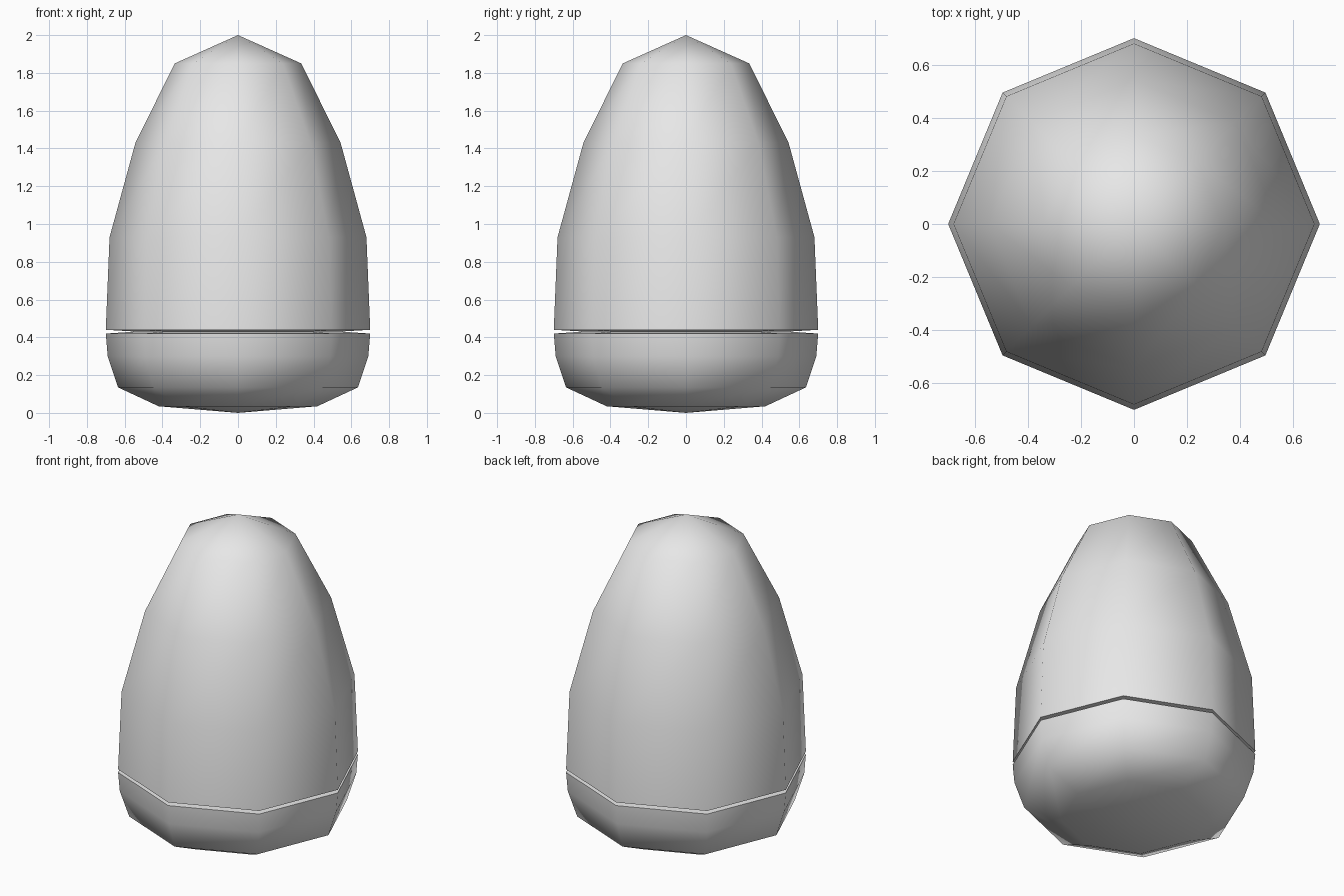
import bpy
import math

cube = bpy.data.objects.get("Cube")
if cube:
    bpy.data.objects.remove(cube, do_unlink=True)

SIDES = 8

# Single pale grey material
grey = bpy.data.materials.new("pale_grey")
grey.use_nodes = True
colour = (0.8, 0.8, 0.8, 1)
grey.diffuse_color = colour
grey.node_tree.nodes["Principled BSDF"].inputs["Base Color"].default_value = colour


def lathe(name, profile):
    """Turn (radius, z) points, bottom to top, into a closed eight-sided shell."""
    verts, rings, faces = [], [], []
    for r, z in profile:
        count = SIDES if r > 0 else 1
        start = len(verts)
        for i in range(count):
            a = math.tau * i / SIDES
            verts.append((r * math.cos(a), r * math.sin(a), z))
        rings.append([start + i % count for i in range(SIDES)])
    for low, high in zip(rings, rings[1:]):
        for i in range(SIDES):
            j = (i + 1) % SIDES
            corners = [low[i], low[j], high[j], high[i]]
            faces.append(list(dict.fromkeys(corners)))
    mesh = bpy.data.meshes.new(name)
    mesh.from_pydata(verts, [], faces)
    mesh.materials.append(grey)
    obj = bpy.data.objects.new(name, mesh)
    bpy.context.collection.objects.link(obj)
    bpy.ops.object.select_all(action="DESELECT")
    bpy.context.view_layer.objects.active = obj
    obj.select_set(True)
    bpy.ops.object.shade_smooth_by_angle(angle=math.radians(60))
    return obj


# Rounded base with a shallow raised lid inside the seam
lathe("lower_shell", [(0, 0), (0.42, 0.035), (0.635, 0.135), (0.69, 0.30),
                      (0.70, 0.42), (0.55, 0.43), (0, 0.43)])

# Tall tapering dome, resting on the base at the middle of the seam
lathe("upper_shell", [(0, 0.431), (0.55, 0.431), (0.70, 0.44), (0.68, 0.93),
                      (0.543, 1.43), (0.335, 1.85), (0, 2)])
